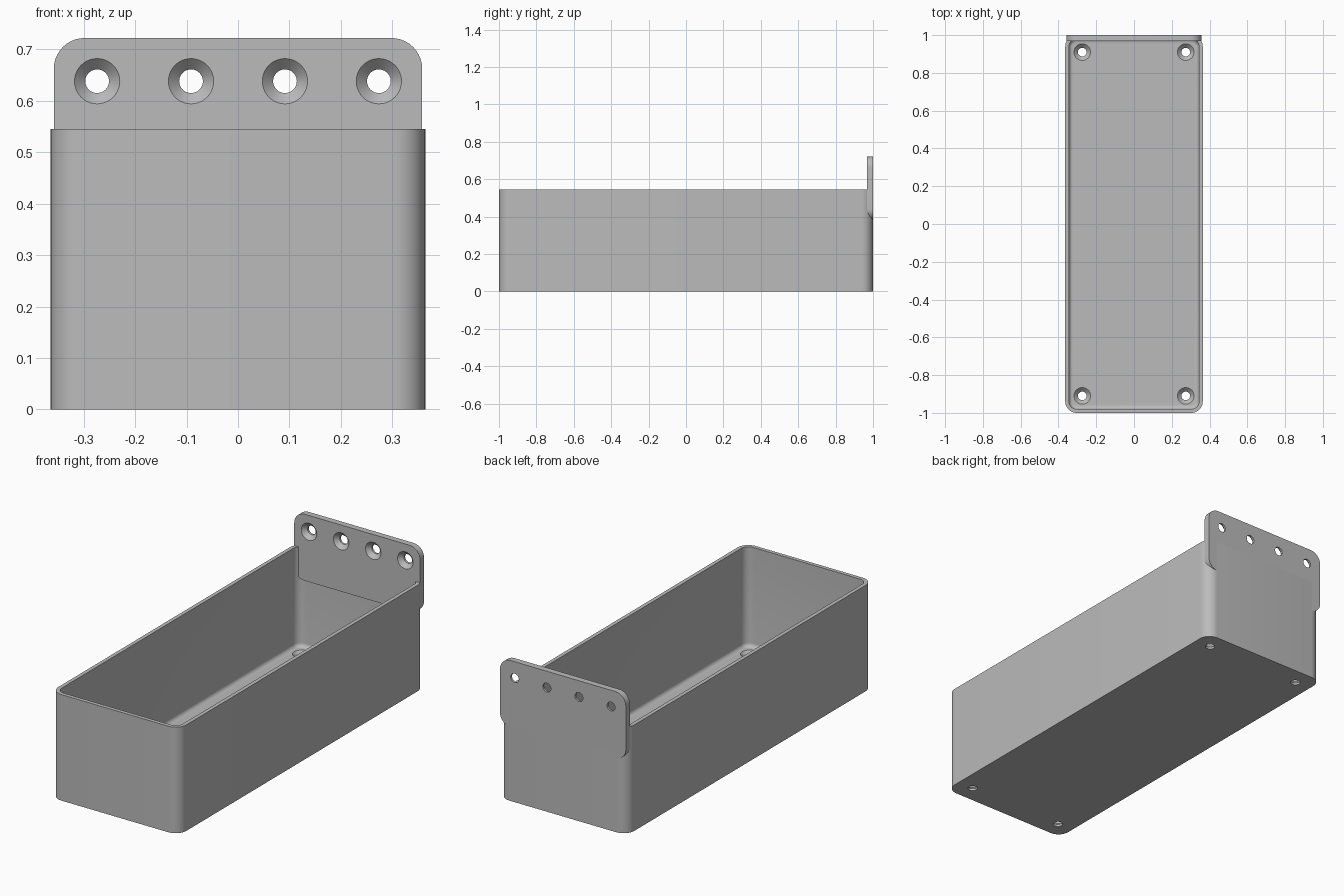
import bpy, bmesh
from math import sin, cos, pi
from mathutils import Matrix, Vector

cube = bpy.data.objects.get("Cube")
if cube:
    bpy.data.objects.remove(cube, do_unlink=True)

grey = bpy.data.materials.new("plain grey")
grey.use_nodes = True
grey.diffuse_color = (0.5, 0.5, 0.5, 1)
grey.node_tree.nodes["Principled BSDF"].inputs["Base Color"].default_value = grey.diffuse_color

WIDTH, LENGTH, HEIGHT = 0.364, 1.0, 0.545   # half width, half length, full height
WALL, FLOOR, CORNER, FILLET = 0.02, 0.032, 0.06, 0.02
PLATE_FRONT, PLATE_BOTTOM, PLATE_TOP = 0.968, 0.38, 0.722


def rounded_ring(hx, hy, r, z, steps=10):
    """Rounded rectangle outline at height z."""
    pts = []
    for q, (sx, sy) in enumerate([(1, 1), (-1, 1), (-1, -1), (1, -1)]):
        for i in range(steps + 1):
            a = (q + i / steps) * pi / 2
            pts.append(Vector((sx * (hx - r) + r * cos(a), sy * (hy - r) + r * sin(a), z)))
    return pts


def circle_ring(r, z, n=40):
    return [Vector((r * cos(2 * pi * i / n), r * sin(2 * pi * i / n), z)) for i in range(n)]


def loft(bm, rings, matrix=Matrix()):
    """Bridge outlines in order and cap both ends."""
    loops = [[bm.verts.new(matrix @ p) for p in ring] for ring in rings]
    n = len(loops[0])
    for a, b in zip(loops, loops[1:]):
        for i in range(n):
            j = (i + 1) % n
            bm.faces.new((a[i], a[j], b[j], b[i]))
    bm.faces.new(loops[0][::-1])
    bm.faces.new(loops[-1])


def make_object(name, bm):
    bmesh.ops.recalc_face_normals(bm, faces=bm.faces)
    mesh = bpy.data.meshes.new(name)
    bm.to_mesh(mesh)
    bm.free()
    mesh.materials.append(grey)
    obj = bpy.data.objects.new(name, mesh)
    bpy.context.collection.objects.link(obj)
    return obj


def drill(obj, matrices):
    """Cut a countersunk screw hole at each matrix, going down its local z."""
    bm = bmesh.new()
    for m in matrices:
        loft(bm, [circle_ring(0.044, 0.01), circle_ring(0.044, 0),
                  circle_ring(0.023, -0.021), circle_ring(0.023, -0.05)], m)
    cutter = make_object(obj.name + "_hole_cutter", bm)
    cutter.hide_render = True
    mod = obj.modifiers.new("screw_holes", "BOOLEAN")
    mod.operation, mod.solver, mod.object = "DIFFERENCE", "EXACT", cutter
    bpy.ops.object.select_all(action="DESELECT")
    bpy.context.view_layer.objects.active = obj
    obj.select_set(True)
    bpy.ops.object.modifier_apply(modifier=mod.name)
    bpy.data.objects.remove(cutter, do_unlink=True)
    bpy.ops.object.shade_smooth_by_angle()


# Open tray: outer wall, rim, inner wall, fillet and floor as one shell
def inset_ring(d, z):
    return rounded_ring(WIDTH - d, LENGTH - d, CORNER - d, z)


rings = [inset_ring(0, 0), inset_ring(0, HEIGHT), inset_ring(WALL, HEIGHT)]
for k in range(7):
    a = k / 6 * pi / 2
    rings.append(inset_ring(WALL + FILLET * (1 - cos(a)), FLOOR + FILLET * (1 - sin(a))))
bm = bmesh.new()
loft(bm, rings)
tray = make_object("tray", bm)
drill(tray, [Matrix.Translation((x, y, FLOOR)) for x in (-0.274, 0.274) for y in (-0.91, 0.91)])

# Mounting plate with rounded corners, rising above the back wall
upright = Matrix.Rotation(pi / 2, 4, "X")
mid, half = (PLATE_TOP + PLATE_BOTTOM) / 2, (PLATE_TOP - PLATE_BOTTOM) / 2
bm = bmesh.new()
loft(bm, [rounded_ring(0.358, half, CORNER, z) for z in (0, PLATE_FRONT - LENGTH)],
     Matrix.Translation((0, PLATE_FRONT, mid)) @ upright)
plate = make_object("mounting_plate", bm)
drill(plate, [Matrix.Translation((0.1825 * (i - 1.5), PLATE_FRONT, 0.638)) @ upright for i in range(4)])
